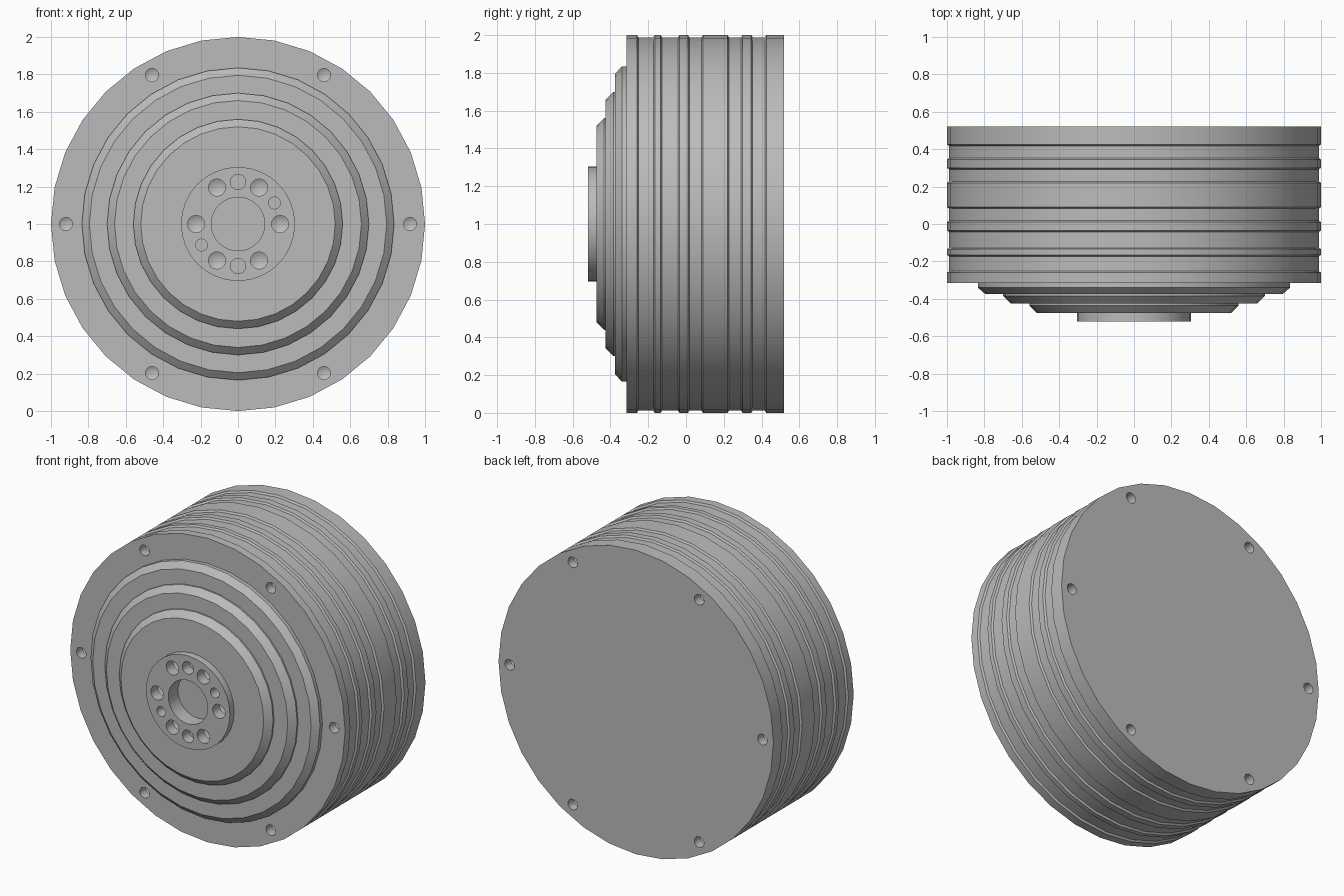
import bpy, bmesh
from math import cos, sin, pi, radians
from mathutils import Matrix, Vector

if "Cube" in bpy.data.objects:
    bpy.data.objects.remove(bpy.data.objects["Cube"], do_unlink=True)

grey = bpy.data.materials.new("satin grey")
grey.use_nodes = True
colour = (0.5, 0.5, 0.5, 1)
grey.diffuse_color = colour
grey.node_tree.nodes["Principled BSDF"].inputs["Base Color"].default_value = colour


def lathe(bm, profile, sides, centre=(0, 0)):
    """Revolve (radius, y) points about a y-parallel axis; radius 0 closes an end."""
    rings = []
    for r, y in profile:
        n = 1 if r == 0 else sides
        rings.append([bm.verts.new((centre[0] + r * sin(2 * pi * i / sides), y,
                                    centre[1] + r * cos(2 * pi * i / sides)))
                      for i in range(n)])
    for a, b in zip(rings, rings[1:]):
        for i in range(sides):
            j = (i + 1) % sides
            if len(a) == 1:
                bm.faces.new((a[0], b[j], b[i]))
            elif len(b) == 1:
                bm.faces.new((a[i], a[j], b[0]))
            else:
                bm.faces.new((a[i], a[j], b[j], b[i]))


def make_object(name, bm):
    bmesh.ops.recalc_face_normals(bm, faces=bm.faces)
    mesh = bpy.data.meshes.new(name)
    bm.to_mesh(mesh)
    bm.free()
    mesh.materials.append(grey)
    obj = bpy.data.objects.new(name, mesh)
    bpy.context.collection.objects.link(obj)
    return obj


# Stepped front: hub, then three chamfered discs
profile = [(0, -0.52), (0.305, -0.52), (0.305, -0.475)]
for radius, front, edge, back in ((0.56, -0.475, -0.435, -0.425),
                                  (0.7, -0.425, -0.385, -0.375),
                                  (0.835, -0.375, -0.34, -0.315)):
    profile += [(radius - 0.04, front), (radius, edge), (radius, back)]

# Drum wall with five shallow grooves
profile.append((1, -0.315))
for start, end in ((-0.26, -0.165), (-0.135, -0.035), (0.01, 0.09),
                   (0.22, 0.3), (0.345, 0.425)):
    profile += [(1, start), (0.988, start + 0.008), (0.988, end - 0.008), (1, end)]
profile += [(1, 0.52), (0, 0.52)]

bm = bmesh.new()
lathe(bm, profile, 32)
drum = make_object("grooved_drum", bm)

# Hole cutters: flat bores and cone-bottomed drillings
bm = bmesh.new()


def hole(ring, angle, radius, face, depth, cone=0, sides=16):
    inward = 1 if face < 0 else -1
    x, z = ring * cos(radians(angle)), ring * sin(radians(angle))
    floor = face + inward * depth
    lathe(bm, [(0, face - inward * 0.02), (radius, face - inward * 0.02),
               (radius, floor), (0, floor + inward * cone)], sides, (x, z))


hole(0, 0, 0.143, -0.52, 0.1, sides=32)
for angle in range(0, 360, 60):
    hole(0.225, angle, 0.046, -0.52, 0.07, 0.025)
    hole(0.92, angle, 0.035, -0.315, 0.06, 0.02)
    hole(0.92, angle, 0.035, 0.52, 0.06, 0.02)
for angle in (90, 270):
    hole(0.225, angle, 0.041, -0.52, 0.07)
for angle in (30, 210):
    hole(0.225, angle, 0.032, -0.52, 0.07)
cutter = make_object("hole_cutter", bm)
cutter.hide_render = True

# Drill the drum, then discard the cutter
cut = drum.modifiers.new("holes", "BOOLEAN")
cut.operation = "DIFFERENCE"
cut.solver = "EXACT"
cut.object = cutter
bpy.context.view_layer.objects.active = drum
bpy.ops.object.select_all(action="DESELECT")
drum.select_set(True)
bpy.ops.object.modifier_apply(modifier=cut.name)
bpy.data.objects.remove(cutter, do_unlink=True)

# Stand on the ground with smooth walls and crisp rims
drum.data.transform(Matrix.Translation(Vector((0, 0, 1))))
bpy.ops.object.shade_smooth_by_angle(angle=radians(25))
